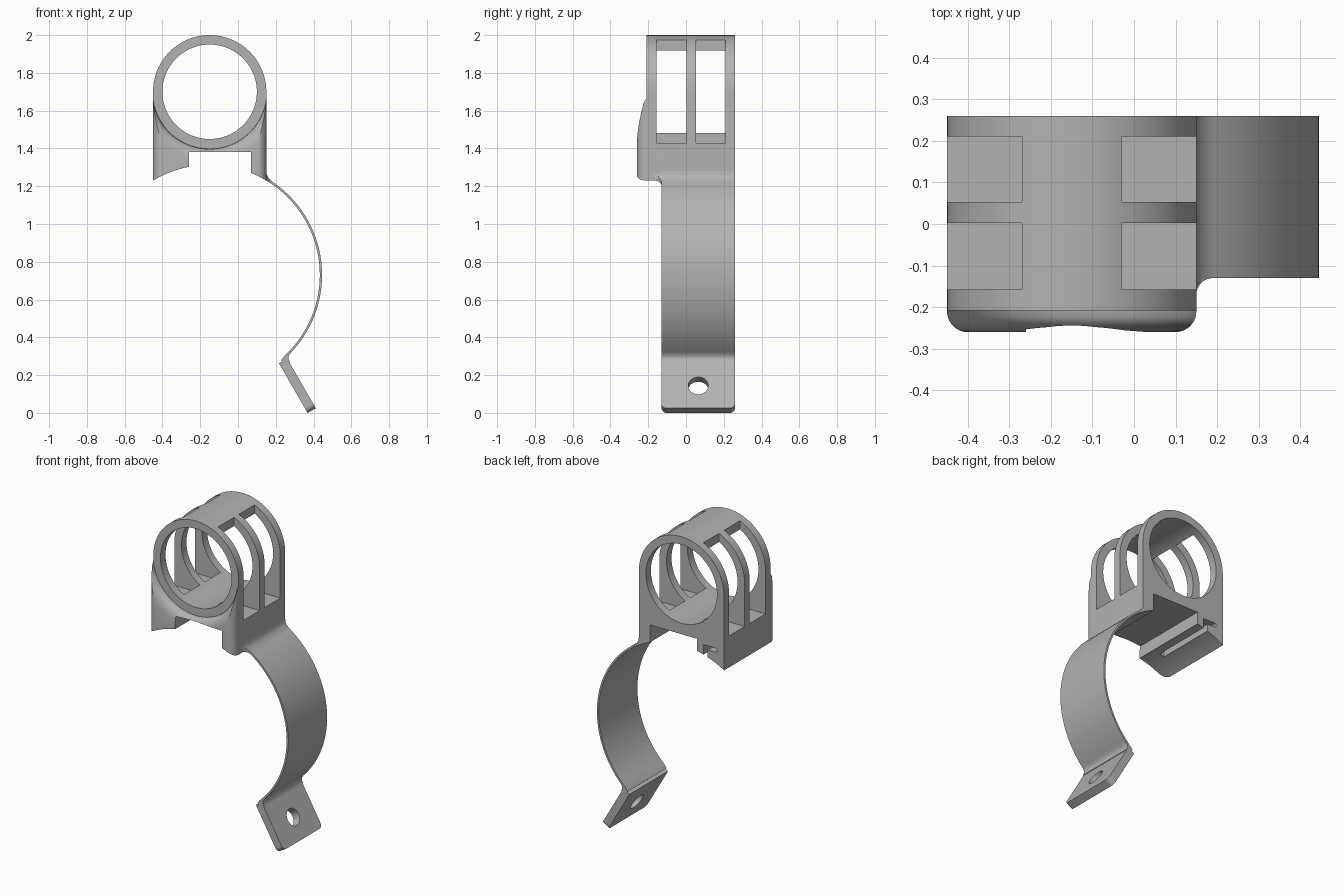
import bpy, bmesh
from math import cos, sin, radians, pi
from mathutils import Vector

cube = bpy.data.objects.get("Cube")
if cube:
    bpy.data.objects.remove(cube, do_unlink=True)

grey = bpy.data.materials.new("plain grey")
grey.use_nodes = True
grey.diffuse_color = (0.45, 0.45, 0.45, 1)
grey.node_tree.nodes["Principled BSDF"].inputs["Base Color"].default_value = (0.45, 0.45, 0.45, 1)

X, Y, Z = Vector((1, 0, 0)), Vector((0, 1, 0)), Vector((0, 0, 1))
AXIS_X, RING_Z, PIPE_Z = -0.15, 1.70, 0.73      # ring axis and clamp axis
RING_R, BORE_R, CLAMP_R, STRAP_R = 0.30, 0.25, 0.583, 0.595
BACK, FRONT, STRAP_FRONT = 0.26, -0.26, -0.13


def finish(name, bm):
    bmesh.ops.recalc_face_normals(bm, faces=bm.faces)
    mesh = bpy.data.meshes.new(name)
    bm.to_mesh(mesh)
    bm.free()
    mesh.materials.append(grey)
    obj = bpy.data.objects.new(name, mesh)
    bpy.context.collection.objects.link(obj)
    return obj


def prism(name, pts, u, v, start, depth):
    """Extrude a 2D outline in the u/v plane along a depth vector."""
    bm = bmesh.new()
    face = bm.faces.new([bm.verts.new(start + u * a + v * b) for a, b in pts])
    new = bmesh.ops.extrude_face_region(bm, geom=[face])["geom"]
    bmesh.ops.translate(bm, vec=depth, verts=[g for g in new if isinstance(g, bmesh.types.BMVert)])
    return finish(name, bm)


def along_y(name, pts, y0, y1):
    return prism(name, pts, X, Z, Y * y0, Y * (y1 - y0))


def arc(cx, cy, r, a0, a1, n):
    return [(cx + r * cos(radians(a0 + (a1 - a0) * i / n)),
             cy + r * sin(radians(a0 + (a1 - a0) * i / n))) for i in range(n + 1)]


def circle(cx, cy, r, n):
    return arc(cx, cy, r, 0, 360, n)[:-1]


def rect(a0, a1, b0, b1):
    return [(a0, b0), (a1, b0), (a1, b1), (a0, b1)]


def lathe_y(name, profile, n):
    """Closed solid of revolution around the ring axis."""
    bm = bmesh.new()
    rings = [[bm.verts.new((x, y, z)) for x, z in circle(AXIS_X, RING_Z, r, n)] for r, y in profile]
    for a, b in zip(rings, rings[1:]):
        for i in range(n):
            bm.faces.new((a[i], a[(i + 1) % n], b[(i + 1) % n], b[i]))
    bm.faces.new(rings[0])
    bm.faces.new(rings[-1])
    return finish(name, bm)


def boolean(obj, tool, operation="DIFFERENCE"):
    tool.hide_render = True
    mod = obj.modifiers.new("cut", "BOOLEAN")
    mod.operation, mod.solver, mod.object = operation, "EXACT", tool
    bpy.context.view_layer.objects.active = obj
    bpy.ops.object.modifier_apply(modifier=mod.name)
    bpy.data.objects.remove(tool, do_unlink=True)


def smooth(obj):
    bpy.ops.object.select_all(action="DESELECT")
    obj.select_set(True)
    bpy.context.view_layer.objects.active = obj
    bpy.ops.object.shade_smooth_by_angle(angle=radians(30))


left, right = AXIS_X - RING_R, AXIS_X + RING_R

# Ring holder: arched block with rounded front corners
holder = along_y("ring_holder", arc(AXIS_X, RING_Z, RING_R, 0, 180, 64) + [(left, 1.15), (right, 1.15)],
                 FRONT, BACK)
plan = (arc(left + 0.05, FRONT + 0.05, 0.05, 180, 270, 10)
        + arc(right - 0.05, FRONT + 0.05, 0.05, 270, 360, 10)
        + [(right, 0.5), (left, 0.5)])
boolean(holder, prism("plan_tool", plan, X, Y, Z, Z * 1.5), "INTERSECT")

# Front face steps back around the ring with a rounded shoulder
shoulder = [(0.302, -0.208), (0.304, -0.225), (0.312, -0.238), (0.325, -0.248),
            (0.345, -0.256), (0.37, -0.2605), (0.37, -0.4)]
boolean(holder, lathe_y("shoulder_tool", shoulder, 128))

# Bore, pipe saddle and bottom channel
boolean(holder, along_y("bore_tool", circle(AXIS_X, RING_Z, BORE_R, 128), -0.5, 0.5))
boolean(holder, along_y("saddle_tool", circle(AXIS_X, PIPE_Z, CLAMP_R, 160), -0.5, 0.5))
boolean(holder, along_y("channel_tool", rect(-0.26, 0.07, 1.0, 1.38), -0.5, 0.5))

# Side windows, two on each side
for y0, y1 in ((-0.157, 0.003), (0.053, 0.21)):
    for x0, x1 in ((-0.6, -0.27), (-0.03, 0.3)):
        boolean(holder, along_y("window_tool", rect(x0, x1, 1.43, 2.2), y0, y1))

# Hook slot in the right leg, open at the back and closed at the front
slot = [(-0.305, 1.2), (-0.305, 1.355)] + arc(-0.388, 1.342, 0.013, 90, 270, 8) + \
       [(-0.335, 1.329), (-0.335, 1.2)]
boolean(holder, along_y("slot_tool", slot, STRAP_FRONT, 0.5))
smooth(holder)

# Curved strap with a flared root and a filleted foot
outline = ([(0.12, 1.27), (0.149, 1.29), (0.152, 1.262), (0.16, 1.245)]
           + arc(AXIS_X, PIPE_Z, STRAP_R, 56, -44, 60)
           + [(0.268, 0.30), (0.267, 0.287), (0.275, 0.268), (0.25, 0.26), (0.228, 0.278), (0.243, 0.298)]
           + arc(AXIS_X, PIPE_Z, CLAMP_R, -44, 60, 60))
strap = along_y("strap", outline, STRAP_FRONT, BACK)
smooth(strap)

# Fillet beside the strap root
web = [(0.14, STRAP_FRONT + 0.01), (0.19, STRAP_FRONT + 0.01)] + \
      arc(0.19, STRAP_FRONT - 0.04, 0.04, 90, 180, 8) + [(0.14, STRAP_FRONT - 0.04)]
root = prism("strap_root_fillet", web, X, Y, Z * 1.18, Z * 0.09)
sleeve = [(0.13, 1.27), (0.149, 1.27), (0.16, 1.245)] + arc(AXIS_X, PIPE_Z, STRAP_R, 56, 53, 3) + \
    arc(AXIS_X, PIPE_Z, CLAMP_R, 53, 61, 6)
boolean(root, along_y("sleeve_tool", sleeve, -0.3, 0), "INTERSECT")
smooth(root)

# Tilted foot plate with a bolt hole
down, normal = Vector((0.5, 0, -0.866)), Vector((0.866, 0, 0.5))
corner = Vector((0.217, 0, 0.262))
length, r = 0.303, 0.03
shape = ([(0, BACK), (0, STRAP_FRONT)]
         + arc(length - r, STRAP_FRONT + r, r, -90, 0, 8)
         + arc(length - r, BACK - r, r, 0, 90, 8))
plate = prism("foot_plate", shape, down, Y, corner, normal * 0.05)
boolean(plate, prism("hole_tool", circle(0.165, 0.065, 0.053, 40), down, Y,
                     corner - normal * 0.1, normal * 0.3))
smooth(plate)
